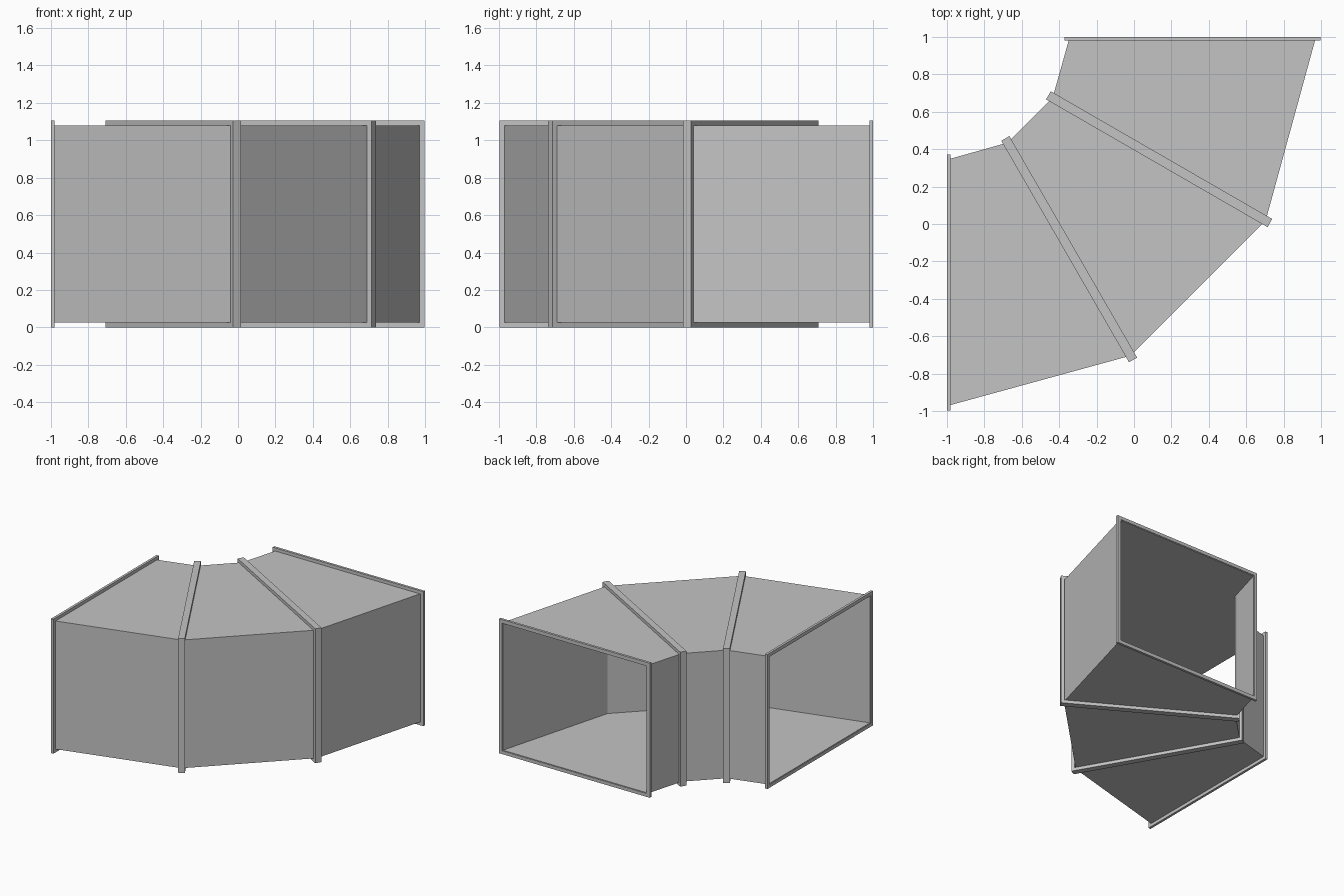
import bpy
import bmesh
from mathutils import Vector

cube = bpy.data.objects.get("Cube")
if cube:
    bpy.data.objects.remove(cube, do_unlink=True)

steel = bpy.data.materials.new("galvanised grey")
steel.use_nodes = True
GREY = (0.55, 0.55, 0.55, 1)
steel.diffuse_color = GREY
steel.node_tree.nodes["Principled BSDF"].inputs["Base Color"].default_value = GREY

HEIGHT = 1.105   # flange height
LIP = 0.026      # how far flanges stand proud of the duct
WALL = 0.006     # sheet thickness


def rect(inner, outer, grow=0.0, shift=(0, 0)):
    """Upright rectangle between two plan points, grown outward and shifted."""
    along = (outer - inner).normalized() * grow
    a, b = inner - along + Vector(shift), outer + along + Vector(shift)
    low, high = LIP - grow, HEIGHT - LIP + grow
    return [(a.x, a.y, low), (b.x, b.y, low), (b.x, b.y, high), (a.x, a.y, high)]


def loft(name, loops):
    """Skin rectangles in a closed cycle, giving a hollow tube with thickness."""
    bm = bmesh.new()
    rings = [[bm.verts.new(p) for p in loop] for loop in loops]
    for i, ring in enumerate(rings):
        nxt = rings[(i + 1) % len(rings)]
        for j in range(4):
            k = (j + 1) % 4
            bm.faces.new((ring[j], ring[k], nxt[k], nxt[j]))
    bmesh.ops.recalc_face_normals(bm, faces=bm.faces)
    mesh = bpy.data.meshes.new(name)
    bm.to_mesh(mesh)
    bm.free()
    mesh.materials.append(steel)
    obj = bpy.data.objects.new(name, mesh)
    bpy.context.collection.objects.link(obj)


def flange(name, station, start, end):
    """Flat rectangular collar spanning start..end across the station plane."""
    inner, outer = station
    u = (outer - inner).normalized()
    n = Vector((-u.y, u.x))
    loft(name, [rect(inner, outer, LIP, n * start), rect(inner, outer, LIP, n * end),
                rect(inner, outer, -0.001, n * end), rect(inner, outer, -0.001, n * start)])


# Plan points (inside of bend, outside of bend); second half mirrors the first
half = [(Vector((-1, 0.345)), Vector((-1, -0.972))),
        (Vector((-0.675, 0.435)), Vector((-0.018, -0.704)))]
mirrored = [tuple(Vector((-p.y, -p.x)) for p in s) for s in reversed(half)]
stations = half + mirrored

# Sheet metal elbow, recessed slightly inside its end flanges
tube = list(stations)
for i, inward in ((0, Vector((0.004, 0))), (3, Vector((0, -0.004)))):
    tube[i] = tuple(p + inward for p in stations[i])
loft("elbow_duct", [rect(*s) for s in tube] + [rect(*s, -WALL) for s in reversed(tube)])

# Collars at the open ends and at the two mitre joints
flange("left_opening_flange", stations[0], 0, 0.02)
flange("back_opening_flange", stations[3], -0.02, 0)
flange("first_joint_flange", stations[1], -0.025, 0.025)
flange("second_joint_flange", stations[2], -0.025, 0.025)
